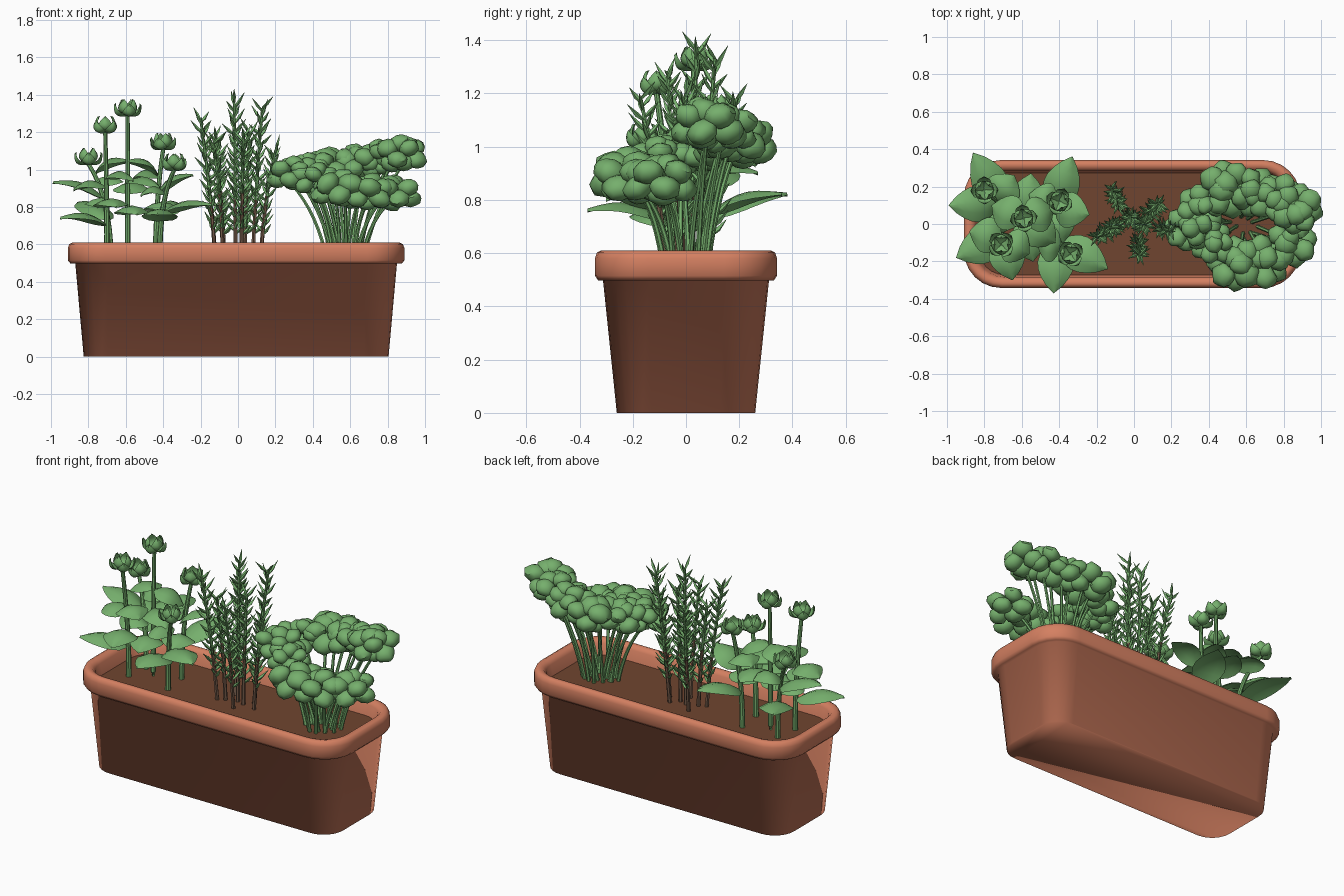
import bpy, bmesh, math, random
from mathutils import Vector, Euler

random.seed(4)
if "Cube" in bpy.data.objects:
    bpy.data.objects.remove(bpy.data.objects["Cube"], do_unlink=True)


def material(name, rgb):
    m = bpy.data.materials.new(name)
    m.use_nodes = True
    m.diffuse_color = (*rgb, 1)
    m.node_tree.nodes["Principled BSDF"].inputs["Base Color"].default_value = (*rgb, 1)
    return m


TERRACOTTA = material("terracotta", (0.66, 0.215, 0.12))
SOIL = material("soil", (0.16, 0.059, 0.029))
GREEN = material("leaf green", (0.18, 0.43, 0.152))
TWIG = material("woody stem", (0.17, 0.10, 0.065))


def finish(name, bm, mats, angle=40):
    mesh = bpy.data.meshes.new(name)
    bm.to_mesh(mesh)
    bm.free()
    for m in mats:
        mesh.materials.append(m)
    ob = bpy.data.objects.new(name, mesh)
    bpy.context.collection.objects.link(ob)
    bpy.ops.object.select_all(action="DESELECT")
    ob.select_set(True)
    bpy.context.view_layer.objects.active = ob
    bpy.ops.object.shade_smooth_by_angle(angle=math.radians(angle))


# Planter: rounded rectangles lofted along a wall profile
def ring(bm, hx, hy, r, z, n=6):
    loop = []
    for k, (sx, sy) in enumerate(((1, 1), (-1, 1), (-1, -1), (1, -1))):
        for i in range(n + 1):
            a = (k + i / n) * math.pi / 2
            loop.append(bm.verts.new((sx * (hx - r) + r * math.cos(a) - 0.01,
                                      sy * (hy - r) + r * math.sin(a), z)))
    return loop


def loft(name, sections, mat, angle, close_end=False):
    bm = bmesh.new()
    loops = [ring(bm, *s) for s in sections]
    bm.faces.new(loops[0])
    for a, b in zip(loops, loops[1:]):
        for i in range(len(a)):
            j = (i + 1) % len(a)
            bm.faces.new((a[i], a[j], b[j], b[i]))
    if close_end:
        bm.faces.new(loops[-1])
    bmesh.ops.recalc_face_normals(bm, faces=bm.faces)
    finish(name, bm, [mat], angle)


loft("planter", [
    (0.815, 0.26, 0.13, 0.0), (0.86, 0.312, 0.17, 0.5),
    (0.885, 0.33, 0.19, 0.497), (0.9, 0.342, 0.2, 0.515), (0.9, 0.342, 0.2, 0.58),
    (0.892, 0.335, 0.195, 0.602), (0.875, 0.32, 0.18, 0.61), (0.85, 0.298, 0.16, 0.605),
    (0.835, 0.284, 0.15, 0.585), (0.815, 0.268, 0.14, 0.48)], TERRACOTTA, 180)
loft("soil", [(0.805, 0.258, 0.13, 0.47), (0.82, 0.272, 0.14, 0.52)], SOIL, 40, True)


# Plant helpers
def bend(p0, p1, p2, t):
    return p0 * (1 - t) ** 2 + p1 * 2 * t * (1 - t) + p2 * t * t


def sweep(bm, path, radii, sides=6):
    prev = None
    last = len(path) - 1
    for i, (p, r) in enumerate(zip(path, radii)):
        d = path[min(i + 1, last)] - path[max(i - 1, 0)]
        turn = d.to_track_quat("Z", "Y")
        loop = [bm.verts.new(p + turn @ Vector((r * math.cos(a), r * math.sin(a), 0)))
                for a in (math.tau * k / sides for k in range(sides))]
        if prev:
            for k in range(sides):
                j = (k + 1) % sides
                bm.faces.new((prev[k], prev[j], loop[j], loop[k]))
        prev = loop
    bm.faces.new(prev)


def stem(bm, p0, p1, p2, r0, r1, sides=6, n=9):
    path = [bend(p0, p1, p2, i / n) for i in range(n + 1)]
    sweep(bm, path, [r0 + (r1 - r0) * i / n for i in range(n + 1)], sides)
    return path


def leaf(bm, base, tip, width, arch, cup, thick=0.008):
    # pointed oval blade with folded midrib, upper and lower skins
    axis = tip - base
    side = axis.cross(Vector((0, 0, 1))).normalized()
    normal = side.cross(axis).normalized()
    rows, cols = 8, 5
    for skin in (1, -1):
        grid = []
        for i in range(rows):
            t = i / (rows - 1)
            w = width * 0.5 * max(math.sin(math.pi * min(t, 0.999) ** 0.85) ** 0.8, 0.02)
            row = []
            for k in range(cols):
                s = 2 * k / (cols - 1) - 1
                h = arch * math.sin(math.pi * t) + cup * w * s * s
                h += skin * thick * (1 - abs(s))
                row.append(bm.verts.new(base + axis * t + side * w * s + normal * h))
            grid.append(row)
        for a, b in zip(grid, grid[1:]):
            for k in range(cols - 1):
                # the upper skin faces along the blade normal
                q = (a[k], a[k + 1], b[k + 1], b[k])
                bm.faces.new(q[::-1] if skin < 0 else q)
    bm.normal_update()


# Broad-leaved herb: stems, spreading leaves and half-open buds
tops = [(-0.71, -0.11, 1.20), (-0.59, 0.03, 1.29), (-0.40, 0.12, 1.11),
        (-0.34, -0.16, 1.00), (-0.80, 0.18, 1.03)]
bases = [(-0.70, -0.06), (-0.59, 0.02), (-0.44, 0.08), (-0.42, -0.08), (-0.68, 0.08)]
# stem, attachment height, tip
big = [(4, 0.74, (-0.86, 0.38, 0.82)), (4, 0.84, (-0.99, 0.10, 0.93)),
       (0, 0.72, (-0.95, -0.18, 0.74)), (0, 0.80, (-0.65, -0.30, 0.80)),
       (3, 0.74, (-0.43, -0.37, 0.76)), (3, 0.77, (-0.14, -0.24, 0.81)),
       (2, 0.74, (-0.33, 0.36, 0.82)), (2, 0.88, (-0.24, 0.05, 0.97)),
       (0, 0.92, (-0.88, -0.04, 0.89)), (1, 0.86, (-0.55, 0.27, 0.90)),
       (1, 0.92, (-0.42, -0.10, 0.90)), (1, 1.02, (-0.76, 0.10, 0.98)),
       (1, 0.76, (-0.54, -0.2, 0.76)), (3, 0.88, (-0.52, -0.10, 0.86)),
       (2, 0.94, (-0.56, 0.16, 0.95)), (4, 0.92, (-0.64, 0.26, 0.93)),
       (1, 1.02, (-0.43, 0.08, 0.97)), (2, 0.80, (-0.38, -0.10, 0.78)),
       (0, 0.96, (-0.56, -0.16, 0.94)), (4, 0.80, (-0.75, -0.06, 0.80))]
stems, leaves, buds = bmesh.new(), bmesh.new(), bmesh.new()
paths = []
for n, ((x, y), top) in enumerate(zip(bases, tops)):
    p2 = Vector(top)
    paths.append(stem(stems, Vector((x, y, 0.5)), Vector((x, y, 0.85)), p2, 0.016, 0.011, 8, 14))
    # upright inner petals inside a wider flaring set
    for k in range(8):
        a = k * math.tau / 4 + (k // 4) * 0.75 + n
        spread, rise = ((0.035, 0.085), (0.07, 0.06))[k // 4]
        out = Vector((math.cos(a), math.sin(a), 0))
        leaf(buds, p2 + out * 0.006, p2 + out * spread + Vector((0, 0, rise)), 0.075, -0.028, 0.35)
for s, z, tip in big:
    start = min(paths[s], key=lambda p: abs(p.z - z))
    leaf(leaves, start, Vector(tip), 0.195, 0.04, -0.3)
finish("broad_herb_stems", stems, [GREEN])
for name, bm in (("broad_herb_leaves", leaves), ("broad_herb_buds", buds)):
    finish(name, bm, [GREEN], 60)

# Needle herb: thin stems, woody low down, with spiralling needles
stems, needles = bmesh.new(), bmesh.new()
sprigs = [(-0.20, -0.07, 1.27), (-0.12, 0.19, 1.18), (-0.02, 0.04, 1.36), (0.13, 0.11, 1.33),
          (0.03, -0.17, 1.18), (0.20, -0.04, 1.10), (0.06, 0.0, 1.20), (-0.13, -0.02, 1.14)]
for x, y, z in sprigs:
    p0, p2 = Vector((x * 0.6, y * 0.4, 0.5)), Vector((x, y, z))
    p1 = Vector((x * 0.7, y * 0.6, 0.85))
    stem(stems, p0, p1, p2, 0.012, 0.007)
    count = int((z - 0.6) * 66)
    for k in range(count):
        a = k * 2.4 + random.uniform(-0.3, 0.3)
        lean = random.uniform(0.7, 1.4)
        d = Vector((math.cos(a) * lean, math.sin(a) * lean, 1)).normalized()
        p = bend(p0, p1, p2, 0.2 + 0.8 * (k + 1) / count)
        n = random.uniform(0.065, 0.095)
        tip = p + d * n + Vector((0, 0, 0.01))
        sweep(needles, [p, p + d * n * 0.45, tip], (0.005, 0.0095, 0.0008), 4)
for f in stems.faces:
    f.material_index = int(f.calc_center_median().z < 0.85)
finish("needle_herb_stems", stems, [GREEN, TWIG])
finish("needle_herb_needles", needles, [GREEN], 30)

# Curly herb: fanned stems carrying clumps of crumpled leaflets
clumps = [(0.28, -0.02, 0.98, 0.11), (0.36, 0.08, 1.00, 0.12), (0.50, 0.19, 1.02, 0.14),
          (0.65, 0.17, 1.04, 0.12), (0.78, 0.14, 1.07, 0.12), (0.87, 0.08, 1.09, 0.125),
          (0.41, -0.09, 0.95, 0.11), (0.54, -0.21, 0.90, 0.135), (0.69, -0.20, 0.88, 0.13),
          (0.84, -0.10, 0.88, 0.125)]
stems, heads = bmesh.new(), bmesh.new()
for n, (x, y, z, r) in enumerate(clumps):
    for off in (-0.03, 0.035):
        p0 = Vector((0.57 + (x - 0.57) * 0.25 + off * 0.6, y * 0.3 + off * 0.5, 0.5))
        p1 = Vector((p0.x + (x - p0.x) * 0.3, p0.y + (y - p0.y) * 0.3, 0.80))
        stem(stems, p0, p1, Vector((x + off, y, z - 0.02)), 0.011, 0.008)
    # outer leaflets alternate high and low around a crown and a base
    for k in range(11):
        a = math.tau * k / 8 + n * 0.9
        reach = r * (0.66 if k < 8 else 0.22)
        lift = (0.025 if k % 2 else -0.035) if k < 8 else (0.05, -0.05, 0.04)[k - 8]
        centre = Vector((x + reach * math.cos(a), y + reach * math.sin(a), z + lift))
        tilt = Euler((random.uniform(-0.5, 0.5), random.uniform(-0.5, 0.5), a)).to_matrix()
        size = r * random.uniform(0.42, 0.52)
        for v in bmesh.ops.create_icosphere(heads, subdivisions=2, radius=1)["verts"]:
            around = math.atan2(v.co.y, v.co.x)
            curl = 1 + 0.16 * math.cos(5 * around) * (1 - abs(v.co.z)) + random.uniform(-0.05, 0.05)
            v.co = centre + tilt @ Vector((v.co.x * curl, v.co.y * curl, v.co.z * 0.8)) * size
finish("curly_herb_stems", stems, [GREEN])
finish("curly_herb_heads", heads, [GREEN], 50)
